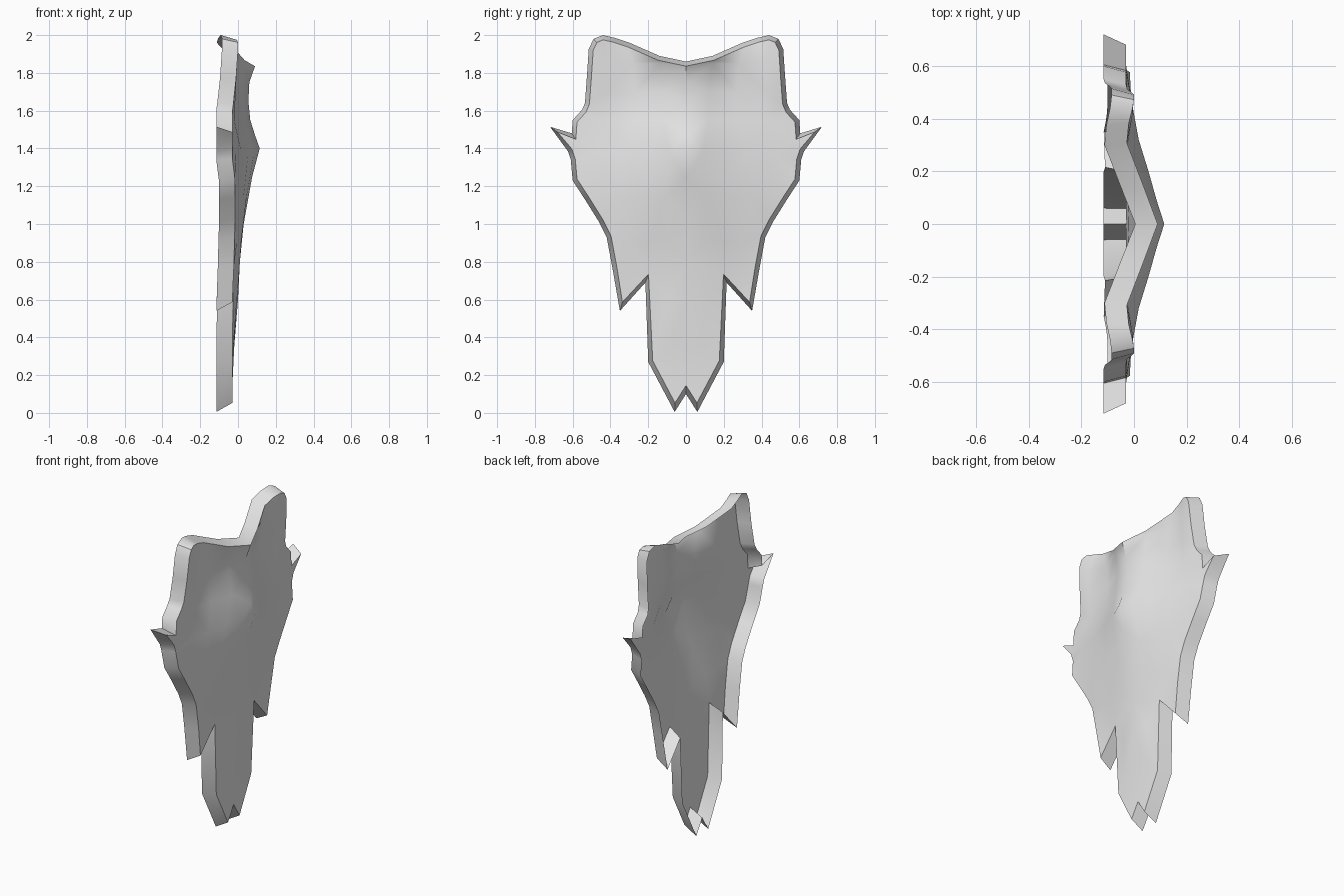
import bpy, bmesh, math
from mathutils import Vector
from mathutils.geometry import delaunay_2d_cdt

cube = bpy.data.objects.get("Cube")
if cube:
    bpy.data.objects.remove(cube, do_unlink=True)

DEPTH = 0.085   # how far the rim reaches back
INSET = 0.024   # how much the front face is smaller than the rim

# Half outline of the rim, top centre to bottom centre: (y, z, front x)
outline = [
    (0, 1.86, .09), (.14, 1.89, .035), (.30, 1.96, -.027), (.375, 1.985, -.02),
    (.44, 2, -.006), (.49, 1.98, 0), (.515, 1.925, 0), (.525, 1.775, -.01),
    (.535, 1.64, -.025), (.55, 1.605, -.03), (.6, 1.55, -.03), (.605, 1.48, -.03),
    (.72, 1.515, -.03), (.625, 1.385, -.03), (.61, 1.34, -.03), (.6, 1.23, -.016),
    (.535, 1.13, -.015), (.46, 1.01, -.015), (.42, .93, -.018), (.39, .77, -.022),
    (.35, .54, -.03), (.215, .69, -.025), (.2, .27, -.03), (.06, .005, -.03),
    (0, .1, -.03)]

# Central ridge from bottom to top: (z, x)
ridge = [(.35, -.02), (.6, 0), (.8, .01), (1, .03), (1.25, .075), (1.4, .115),
         (1.47, .09), (1.55, .065), (1.65, .055), (1.75, .06)]

# Relief of the front face by height: z -> (y, x) pairs
relief = {
    1.85: [(.14, .025), (.28, -.028), (.42, -.005)],
    1.7: [(.12, .022), (.27, -.03), (.42, -.012)],
    1.55: [(.12, .04), (.26, -.008), (.42, -.02)],
    1.38: [(.09, .086), (.2, .055), (.32, .018), (.47, -.01)],
    1.15: [(.1, .046), (.22, .03), (.36, .008)],
    .9: [(.1, .016), (.2, .005), (.3, -.006)],
    .6: [(.1, -.006)],
    .35: [(.1, -.024)]}


def inset_points(points, distance):
    """Move each outline point inwards, with a limited mitre."""
    flat = [Vector(p[:2]) for p in points]
    chain = [Vector((-flat[1].x, flat[1].y))] + flat + [Vector((-flat[-2].x, flat[-2].y))]
    result = []
    for a, b, c in zip(chain, chain[1:], chain[2:]):
        d1, d2 = (b - a).normalized(), (c - b).normalized()
        n1, n2 = Vector((d1.y, -d1.x)), Vector((d2.y, -d2.x))
        mean = (n1 + n2).normalized()
        result.append(b + mean * distance / max(mean.dot(n1), .5))
    return result


def material(name, colour):
    mat = bpy.data.materials.new(name)
    mat.use_nodes = True
    mat.diffuse_color = colour
    mat.node_tree.nodes["Principled BSDF"].inputs["Base Color"].default_value = colour
    return mat


# Front face: triangulated between outline, ridge and relief points
front = inset_points(outline, INSET)
sign = -1 if front[0].y > outline[0][1] else 1
if sign < 0:
    front = inset_points(outline, -INSET)
front[0].x = front[-1].x = 0
points = [(p.x, p.y, o[2]) for p, o in zip(front, outline)]
points += [(0, z, x) for z, x in ridge]
border = list(range(len(points)))
points += [(y, z, x) for z, row in relief.items() for y, x in row]
flat, _, tris, origin, _, _ = delaunay_2d_cdt(
    [Vector(p[:2]) for p in points], [], [border], 1, 1e-5)

bm = bmesh.new()
verts, lookup = [], {}
for co, src in zip(flat, origin):
    x = points[src[0]][2] if src else 0
    verts.append(bm.verts.new((x, co.x, co.y)))
    for s in src:
        lookup[s] = verts[-1]
for tri in tris:
    bm.faces.new([verts[i] for i in tri])

# Flared rim, open at the back
back = [bm.verts.new((x - DEPTH, y, z)) for y, z, x in outline]
for i in range(len(outline) - 1):
    bm.faces.new((lookup[i], lookup[i + 1], back[i + 1], back[i]))

bmesh.ops.recalc_face_normals(bm, faces=bm.faces)
if sum(f.normal.x * f.calc_area() for f in bm.faces) < 0:
    bmesh.ops.reverse_faces(bm, faces=bm.faces)

mesh = bpy.data.meshes.new("armour_plate")
bm.to_mesh(mesh)
bm.free()
plate = bpy.data.objects.new("armour_plate", mesh)
bpy.context.collection.objects.link(plate)
mesh.materials.append(material("light_grey", (.8, .8, .8, 1)))

# Second half and shading
mirror = plate.modifiers.new("mirror", "MIRROR")
mirror.use_axis = (False, True, False)
bpy.context.view_layer.objects.active = plate
plate.select_set(True)
bpy.ops.object.modifier_apply(modifier="mirror")
bpy.ops.object.shade_smooth_by_angle(angle=math.radians(40))
